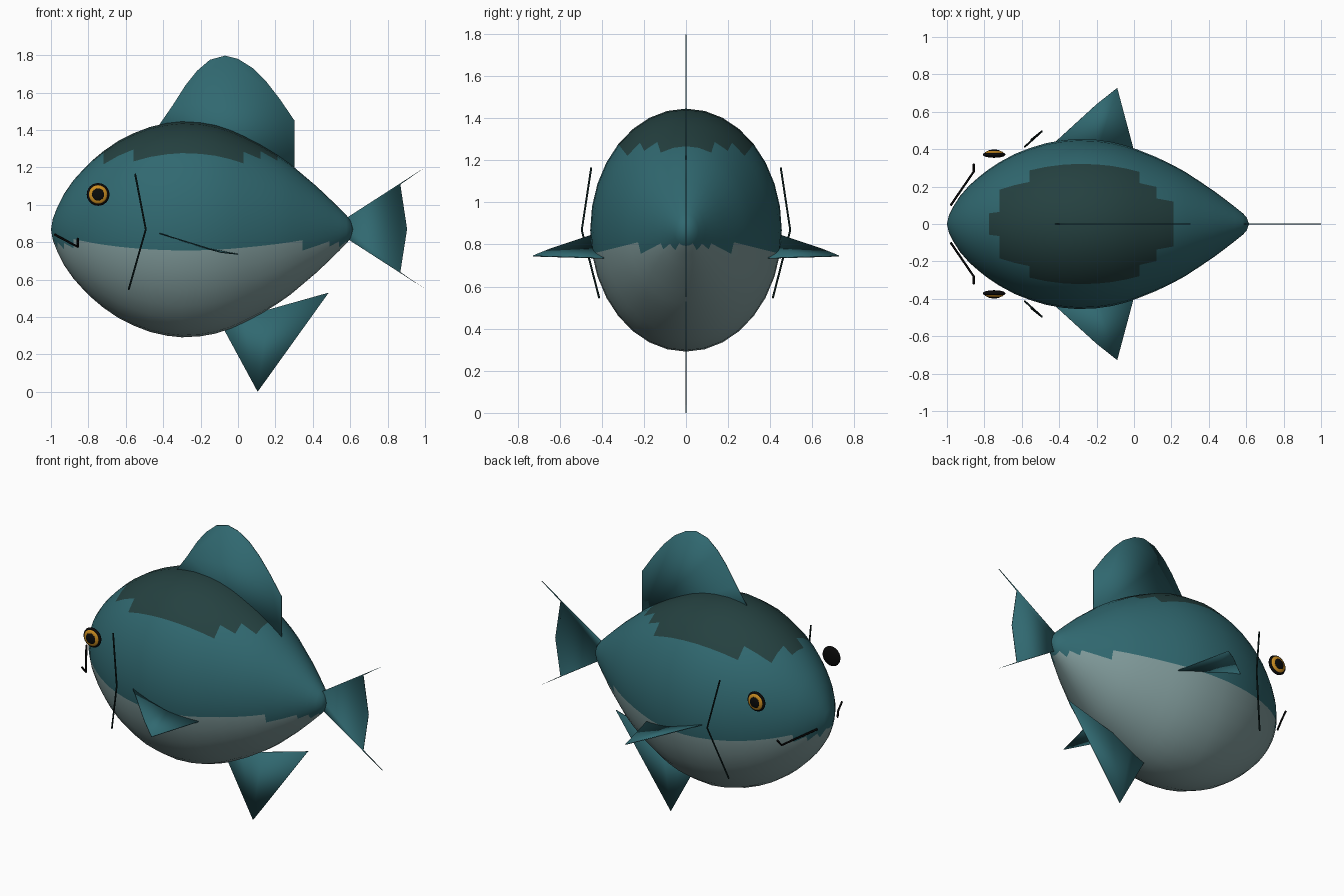
import bpy, bmesh, math

cube = bpy.data.objects.get("Cube")
if cube:
    bpy.data.objects.remove(cube)


def material(name, rgb):
    m = bpy.data.materials.new(name)
    m.use_nodes = True
    m.diffuse_color = (*rgb, 1)
    bsdf = next(n for n in m.node_tree.nodes if n.type == 'BSDF_PRINCIPLED')
    bsdf.inputs["Base Color"].default_value = (*rgb, 1)
    bsdf.inputs["Roughness"].default_value = 0.6
    return m


TEAL = material("teal", (0.030, 0.140, 0.163))
DARK = material("dark_back", (0.018, 0.052, 0.051))
BELLY = material("pale_belly", (0.22, 0.33, 0.33))
GOLD = material("gold", (0.58, 0.26, 0.015))
BLACK = material("black", (0.003, 0.003, 0.003))
LINE = material("gill_line", (0.004, 0.014, 0.014))


def add_object(name, data, *mats):
    ob = bpy.data.objects.new(name, data)
    bpy.context.collection.objects.link(ob)
    for m in mats:
        data.materials.append(m)
    return ob


def finish(name, bm, *mats):
    bmesh.ops.recalc_face_normals(bm, faces=bm.faces)
    for f in bm.faces:
        f.smooth = True
    me = bpy.data.meshes.new(name)
    bm.to_mesh(me)
    bm.free()
    return add_object(name, me, *mats)


# Body: elliptical rings along x, coloured by face height
MID, HALF_Y, HALF_Z, SEGS = 0.868, 0.455, 0.577, 32
RINGS = [(-.99, .1), (-.965, .21), (-.93, .33), (-.88, .455), (-.82, .57),
         (-.775, .645), (-.72, .725), (-.64, .82), (-.56, .89), (-.47, .95),
         (-.38, .985), (-.3, 1), (-.2, .99), (-.12, .965), (-.04, .92),
         (.03, .865), (.12, .785), (.21, .69), (.28, .605), (.345, .51),
         (.42, .4), (.49, .285), (.54, .2), (.58, .13), (.602, .08)]
bm = bmesh.new()
loops = []
for x, r in RINGS:
    angles = [2 * math.pi * i / SEGS for i in range(SEGS)]
    loops.append([bm.verts.new((x, HALF_Y * r * math.cos(a), MID + HALF_Z * r * math.sin(a)))
                  for a in angles])
nose = bm.verts.new((-1, 0, MID))
tail_end = bm.verts.new((.615, 0, MID))
for i in range(SEGS):
    j = (i + 1) % SEGS
    bm.faces.new((nose, loops[0][i], loops[0][j]))
    bm.faces.new((tail_end, loops[-1][j], loops[-1][i]))
    for a, b in zip(loops, loops[1:]):
        bm.faces.new((a[i], b[i], b[j], a[j]))
for f in bm.faces:
    z = f.calc_center_median().z
    f.material_index = 1 if z > 1.252 else 2 if z < 0.792 else 0
finish("body", bm, TEAL, DARK, BELLY)


# Thin fins
def fin(name, points, faces=None):
    bm = bmesh.new()
    vs = [bm.verts.new(p) for p in points]
    for idx in faces or [range(len(vs))]:
        bm.faces.new([vs[i] for i in idx])
    ob = finish(name, bm, TEAL)
    mod = ob.modifiers.new("thickness", 'SOLIDIFY')
    mod.thickness, mod.offset = 0.005, 0
    return ob


def flat_fin(name, outline):
    return fin(name, [(x, 0, z) for x, z in outline])


flat_fin("dorsal_fin", [(-.44, 1.40), (-.35, 1.53), (-.28, 1.64), (-.22, 1.715),
                        (-.15, 1.775), (-.07, 1.797), (0, 1.78), (.08, 1.73),
                        (.15, 1.66), (.22, 1.57), (.302, 1.45), (.302, 1.17)])
flat_fin("tail_fin", [(.55, .91), (1, 1.2), (.868, 1.108), (.904, .87),
                      (.868, .64), (1, .55), (.55, .84)])
flat_fin("anal_fin", [(-.09, .36), (.105, 0), (.485, .53), (.165, .44), (0, .5)])


# Lines bent from thin tubes
def tube(name, points, radius, mat):
    cu = bpy.data.curves.new(name, 'CURVE')
    cu.dimensions = '3D'
    cu.bevel_depth = radius
    cu.bevel_resolution = 1
    cu.use_fill_caps = True
    sp = cu.splines.new('POLY')
    sp.points.add(len(points) - 1)
    for p, co in zip(sp.points, points):
        p.co = (*co, 1)
    return add_object(name, cu, mat)


# Flattened ball for the eye layers
def disc(name, y, radius, depth, mat):
    bm = bmesh.new()
    bmesh.ops.create_uvsphere(bm, u_segments=24, v_segments=12, radius=1)
    for v in bm.verts:
        v.co = (-.748 + v.co.x * radius, y + v.co.y * depth, 1.055 + v.co.z * radius)
    finish(name, bm, mat)


# Paired parts on both sides
for side, s in (("left", 1), ("right", -1)):
    def mirror(pts):
        return [(x, s * y, z) for x, y, z in pts]

    fin(side + "_pectoral_fin",
        mirror([(-.43, .43, .85), (-.2, .64, .78), (-.09, .727, .745),
                (0, .39, .735), (-.2, .38, .775)]),
        [(0, 1, 4), (4, 1, 2, 3)])
    tube(side + "_gill", mirror([(-.55, .45, 1.165), (-.493, .495, .868),
                                 (-.585, .412, .545)]), 0.005, LINE)
    tube(side + "_mouth", mirror([(-.98, .1, .84), (-.857, .28, .775),
                                  (-.857, .32, .82)]), 0.006, BLACK)
    disc(side + "_eye_rim", s * .371, .061, .017, BLACK)
    disc(side + "_eye_iris", s * .38, .05, .014, GOLD)
    disc(side + "_eye_pupil", s * .389, .033, .009, BLACK)
